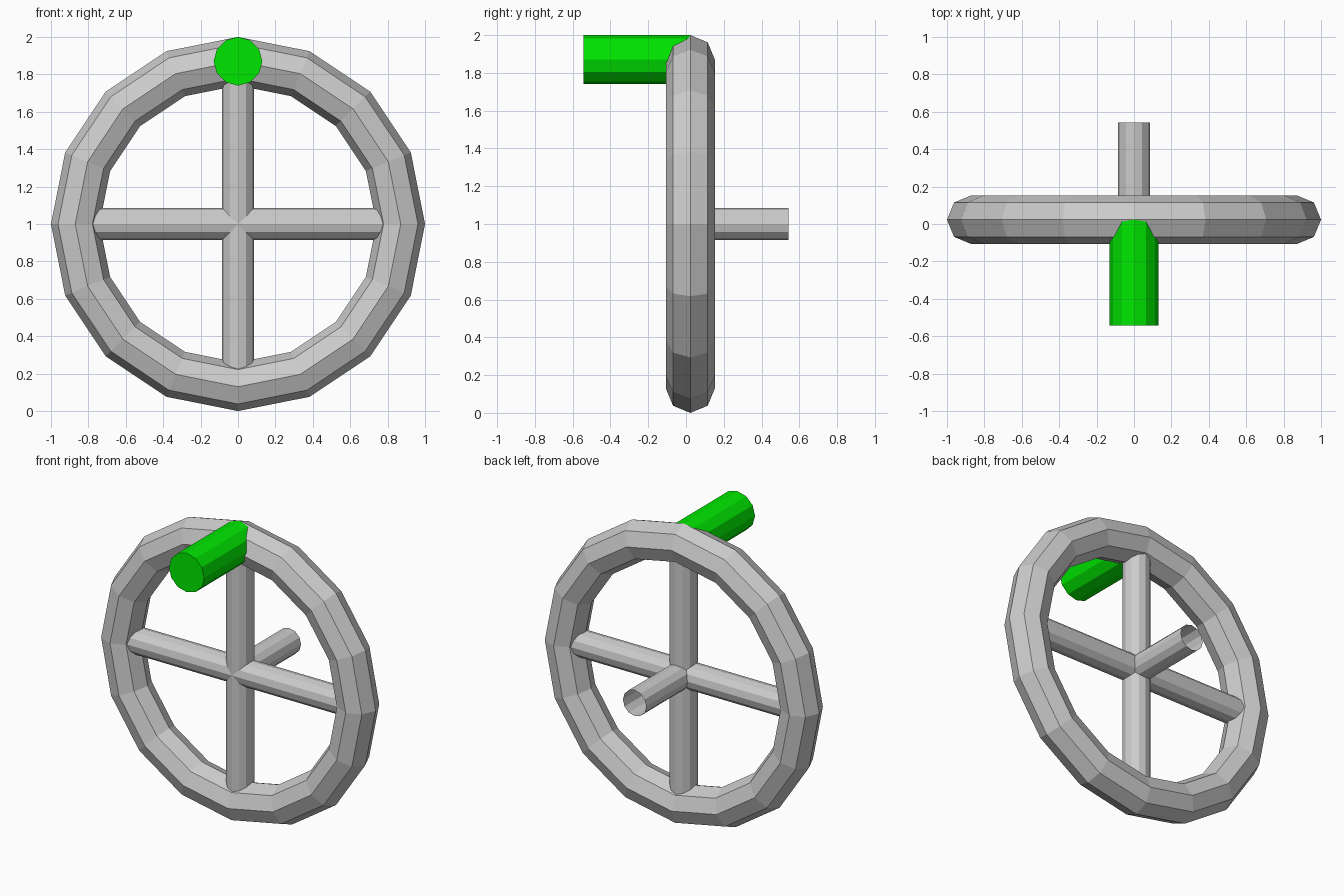
import bpy
from math import pi

if "Cube" in bpy.data.objects:
    bpy.data.objects.remove(bpy.data.objects["Cube"])

CY, CZ = 0.023, 1.0      # wheel centre
RING, TUBE = 0.87, 0.13  # ring radius, tube radius
SPOKE = 0.086

def rod(name, radius, length, centre, rotation, fill='NOTHING'):
    bpy.ops.mesh.primitive_cylinder_add(vertices=12, radius=radius, depth=length,
                                        end_fill_type=fill, location=centre, rotation=rotation)
    bpy.context.object.name = name
    return bpy.context.object

# Rim: low-poly ring standing upright
bpy.ops.mesh.primitive_torus_add(major_segments=16, minor_segments=8, major_radius=RING,
                                 minor_radius=TUBE, location=(0, CY, CZ), rotation=(pi / 2, 0, 0))
bpy.context.object.name = "rim"

# Crossed spokes, ends buried in the rim
rod("vertical_spoke", SPOKE, 2 * RING, (0, CY, CZ), (0, 0, 0))
rod("horizontal_spoke", SPOKE, 2 * RING, (0, CY, CZ), (0, pi / 2, 0))

# Open-ended axle stub pointing back
BACK = 0.542
rod("axle", SPOKE, BACK - CY, (0, (BACK + CY) / 2, CZ), (pi / 2, 0, 0))

# Crank handle pointing forward from the top of the rim
FRONT = -0.542
handle = rod("handle", TUBE, CY - FRONT, (0, (CY + FRONT) / 2, CZ + RING), (pi / 2, 0, 0), 'NGON')
green = bpy.data.materials.new("green")
green.diffuse_color = (0.0, 0.8, 0.0, 1)
green.use_nodes = True
green.node_tree.nodes["Principled BSDF"].inputs["Base Color"].default_value = green.diffuse_color
handle.data.materials.append(green)
